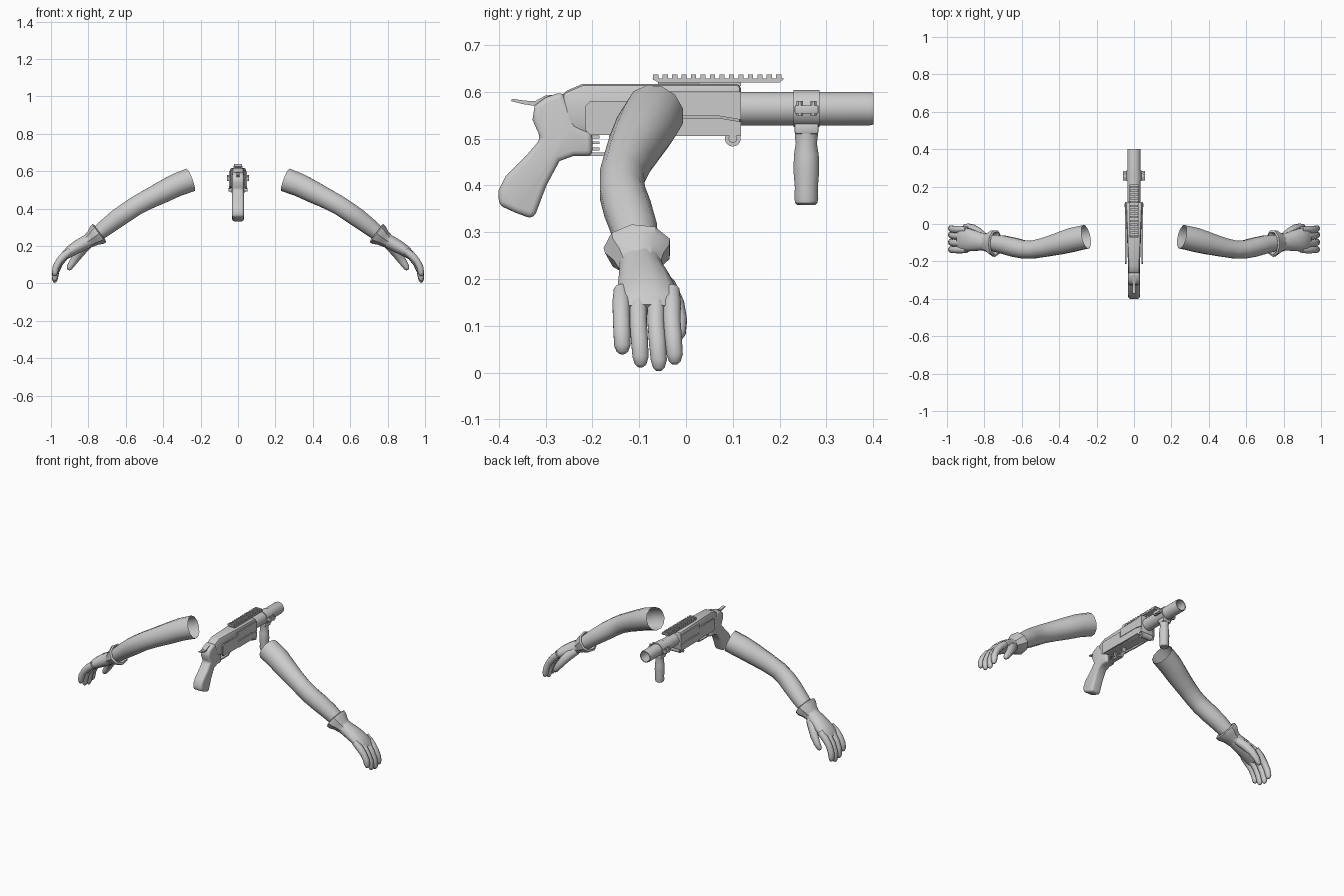
import bpy, bmesh, math
from mathutils import Vector

grey = bpy.data.materials.new("plain grey")
grey.diffuse_color = (0.6, 0.6, 0.6, 1)


def finish(name, bm, angle=35, bevel=0, mirror=False, segments=2):
    bmesh.ops.recalc_face_normals(bm, faces=bm.faces)
    me = bpy.data.meshes.new(name)
    if bevel:
        edges = [e for e in bm.edges if e.is_manifold and e.calc_face_angle(0) > 0.9]
        bmesh.ops.bevel(bm, geom=edges, offset=bevel, segments=segments,
                        affect='EDGES', clamp_overlap=True, profile=0.5)
    for f in bm.faces:
        f.smooth = True
    bm.to_mesh(me)
    bm.free()
    me.set_sharp_from_angle(angle=math.radians(angle))
    me.materials.append(grey)
    ob = bpy.data.objects.new(name, me)
    bpy.context.collection.objects.link(ob)
    if mirror:
        ob.modifiers.new("mirror", 'MIRROR').use_mirror_merge = False
    return ob


def loft(name, rings, sides=12, axis=None, caps=(True, True), side=(0, 1, 0), **kw):
    """Skin rings (x, y, z, radius along side, radius across) along their path."""
    bm = bmesh.new()
    pts = [Vector(r[:3]) for r in rings]
    loops = []
    for i, r in enumerate(rings):
        t = Vector(axis) if axis else pts[min(i + 1, len(pts) - 1)] - pts[max(i - 1, 0)]
        t.normalize()
        u = Vector(side)
        u = (u - t * u.dot(t)).normalized()
        v = t.cross(u)
        loops.append([bm.verts.new(pts[i] + u * r[3] * math.cos(a) + v * r[-1] * math.sin(a))
                      for a in (2 * math.pi * (k + 0.5) / sides for k in range(sides))])
    for a, b in zip(loops, loops[1:]):
        for k in range(sides):
            n = (k + 1) % sides
            bm.faces.new((a[k], a[n], b[n], b[k]))
    if caps[0]:
        bm.faces.new(loops[0])
    if caps[1]:
        bm.faces.new(loops[-1])
    return finish(name, bm, **kw)


def prism(name, profile, x0, x1, taper=None, **kw):
    """Extrude a (y, z) profile from x0 to x1; taper scales x by position."""
    bm = bmesh.new()
    a, b = [[bm.verts.new((x * (taper(y, z) if taper else 1), y, z)) for y, z in profile]
            for x in (x0, x1)]
    bm.faces.new(a)
    bm.faces.new(b)
    for k in range(len(a)):
        n = (k + 1) % len(a)
        bm.faces.new((a[k], a[n], b[n], b[k]))
    return finish(name, bm, **kw)


def box(name, x0, x1, y0, y1, z0, z1, **kw):
    return prism(name, [(y0, z0), (y1, z0), (y1, z1), (y0, z1)], x0, x1, **kw)


# Arms, mirrored left and right, open at the shoulder
loft("arm", [(.256, -.068, .553, .065, .066), (.33, -.085, .525, .066, .064),
             (.40, -.105, .490, .060, .061), (.47, -.123, .455, .053, .056),
             (.54, -.137, .418, .049, .053), (.59, -.136, .385, .050, .053),
             (.64, -.125, .350, .052, .052), (.70, -.110, .305, .050, .047),
             (.76, -.100, .257, .044, .040)],
     caps=(False, True), angle=50, mirror=True)

# Flared glove cuff
loft("glove_cuff", [(.765, -.100, .262, .046, .042), (.738, -.103, .272, .062, .052),
                    (.742, -.103, .268, .073, .062), (.756, -.102, .257, .071, .058),
                    (.775, -.100, .243, .056, .046), (.805, -.098, .222, .044, .037)],
     sides=9, axis=(.8, .03, -.6), caps=(False, True), mirror=True)

# Palm and back of the hand
loft("hand", [(.775, -.100, .243, .045, .040), (.81, -.096, .222, .048, .038),
              (.85, -.090, .200, .056, .037), (.89, -.085, .176, .064, .032),
              (.92, -.083, .153, .066, .026), (.938, -.083, .135, .058, .016)],
     angle=60, mirror=True)

# Four curled fingers
for label, y0, y1, tip in (("little", -.138, -.136, .040), ("ring", -.102, -.097, .012),
                           ("middle", -.064, -.058, .004), ("index", -.030, -.024, .018)):
    drop = lambda f: .165 + (tip - .165) * f
    loft(label + "_finger",
         [(.895, y0, .175, .017, .019), (.928, y0, drop(.13), .020, .021),
          (.955, y0, drop(.36), .019, .019), (.973, (y0 + y1) / 2, drop(.62), .019, .018),
          (.979, y1, drop(.86), .018, .016), (.979, y1, drop(.96), .013, .011),
          (.978, y1, tip, .006, .005)], sides=10, angle=70, mirror=True)

# Thumb
loft("thumb", [(.80, -.070, .212, .022, .026), (.835, -.045, .180, .026, .028),
               (.862, -.023, .143, .021, .024), (.885, -.014, .110, .017, .020),
               (.902, -.014, .084, .014, .016), (.908, -.015, .073, .007, .008)],
     sides=10, angle=70, mirror=True)

# Receiver, narrowing to the rear
rear = lambda y, z: 1 if y > -.2 else .68
prism("receiver", [(-.265, .598), (-.22, .617), (.118, .617), (.118, .505), (-.2, .508),
                   (-.235, .515), (-.265, .53)], -.044, .044, taper=rear, bevel=.012)
for s in (-1, 1):
    prism("side_panel", [(-.215, .518), (-.205, .508), (-.06, .508), (-.06, .58),
                         (-.205, .58), (-.215, .57)], s * .040, s * .048)
    prism("fore_panel", [(-.065, .505), (.03, .505), (.118, .505), (.118, .536),
                         (.07, .544), (-.065, .544)], s * .040, s * .049)
    prism("upper_panel", [(-.065, .548), (.07, .548), (.118, .54), (.118, .6),
                          (-.065, .6)], s * .040, s * .047)

# Hinge lug and pin
prism("hinge_lug", [(.10 + .017 * math.cos(a), .50 + .017 * math.sin(a))
                    for a in (k * math.pi / 8 for k in range(16))], -.035, .035)
loft("hinge_pin", [(-.052, .10, .50, .009), (.052, .10, .50, .009)], axis=(1, 0, 0))

# Pistol grip
prism("grip", [(-.263, .600), (-.30, .588), (-.323, .571), (-.328, .54), (-.31, .50),
               (-.34, .465), (-.385, .42), (-.40, .39), (-.40, .358), (-.365, .342),
               (-.328, .328), (-.320, .342), (-.298, .40), (-.27, .452), (-.24, .463),
               (-.20, .463), (-.20, .512), (-.235, .53)],
      -.031, .031, bevel=.012, segments=3, angle=50)

# Hammer spur
prism("hammer", [(-.26, .575), (-.30, .580), (-.325, .570), (-.350, .574), (-.374, .580),
                 (-.371, .585), (-.345, .581), (-.322, .580), (-.30, .592), (-.26, .595)],
      -.009, .009)

# Trigger and its guard
prism("trigger_guard", [(-.21, .463), (-.11, .463), (-.085, .485), (-.08, .512),
                        (-.088, .512), (-.094, .488), (-.114, .470), (-.21, .470)], -.012, .012)
prism("trigger", [(-.165, .512), (-.15, .512), (-.152, .49), (-.142, .475),
                  (-.150, .474), (-.162, .49)], -.006, .006)
for z in (.475, .488, .500):
    box("guard_rib", -.014, .014, -.205, -.185, z, z + .006)

# Top rail with teeth
prism("rail_base", [(-.072, .628), (-.06, .620), (.20, .620), (.21, .628)], -.024, .024)
for k in range(14):
    y = -.070 + k * .0202
    box("rail_tooth", -.022, .022, y, y + .011, .625, .637)
box("rail_mount", -.018, .018, -.06, .118, .612, .622)

# Hollow barrel
loft("barrel", [(0, .09, .564, .036), (0, .392, .564, .036), (0, .40, .564, .0345),
                (0, .40, .564, .030), (0, .15, .564, .030)],
     sides=24, axis=(0, 1, 0), side=(1, 0, 0))

# Clamp band, flanges and bolts
loft("clamp_band", [(0, .23, .564, .040), (0, .285, .564, .040)],
     sides=24, axis=(0, 1, 0), side=(1, 0, 0))
for s in (-1, 1):
    box("clamp_flange", s * .035, s * .060, .232, .283, .553, .571, bevel=.003)
    for y in (.243, .272):
        loft("clamp_bolt", [(s * .052, y, .548, .007), (s * .052, y, .580, .007)],
             sides=8, axis=(0, 0, 1), side=(1, 0, 0))
box("clamp_base", -.026, .026, .232, .283, .510, .532, bevel=.004)

# Vertical foregrip
loft("foregrip", [(0, .257, z, r) for z, r in
                  ((.515, .025), (.505, .025), (.49, .023), (.465, .027), (.43, .028),
                   (.395, .025), (.372, .026), (.362, .024), (.358, .019))],
     sides=16, axis=(0, 0, -1), side=(1, 0, 0))
